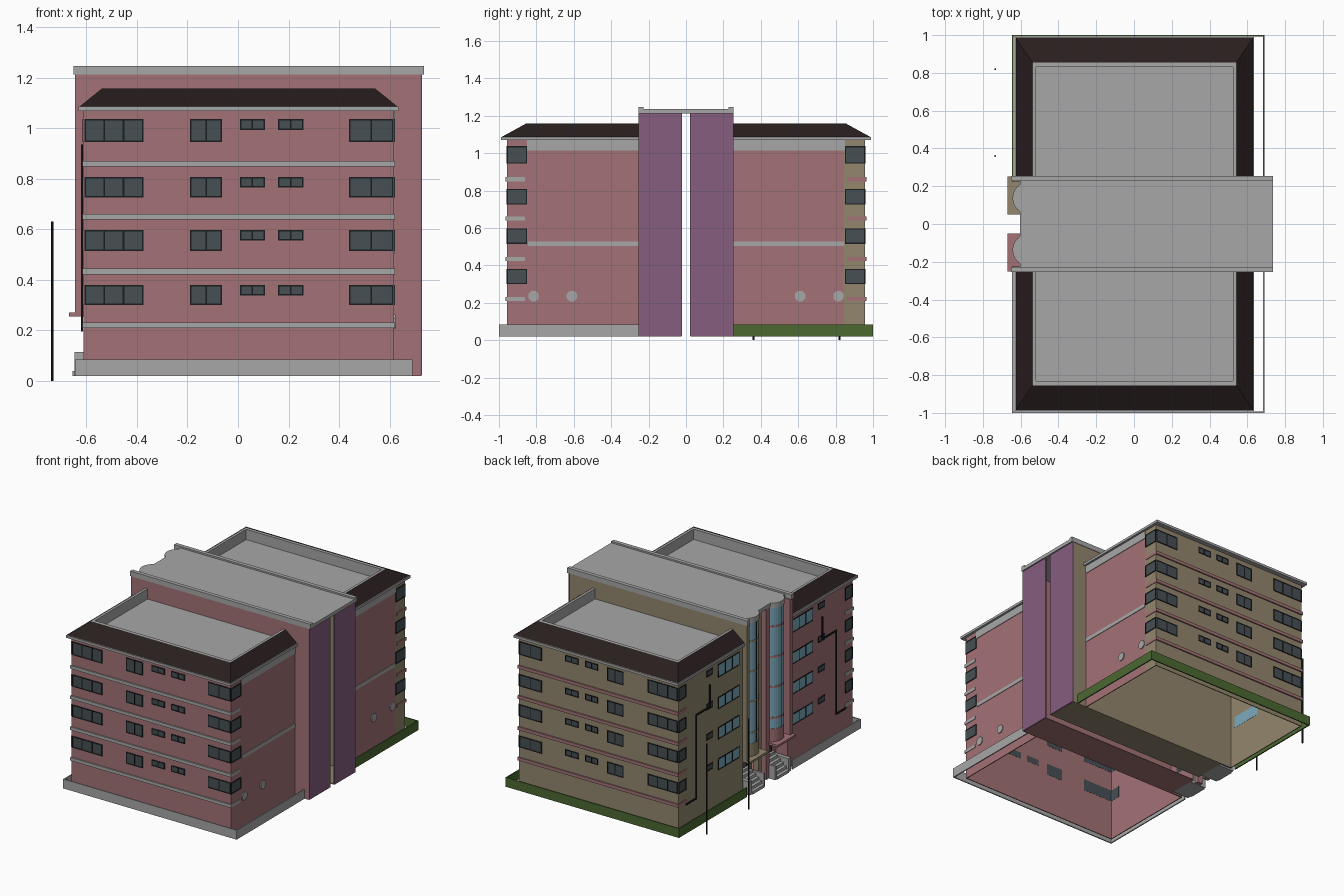
import bpy, bmesh, math
from mathutils import Matrix, Vector

if "Cube" in bpy.data.objects:
    bpy.data.objects.remove(bpy.data.objects["Cube"])


def mat(name, r, g, b):
    m = bpy.data.materials.new(name)
    m.diffuse_color = (r, g, b, 1)
    m.use_nodes = True
    m.node_tree.nodes["Principled BSDF"].inputs["Base Color"].default_value = m.diffuse_color
    return m


PINK = mat("pink_render", .37, .17, .18)
TAN = mat("tan_render", .29, .24, .155)
GREY = mat("grey_concrete", .39, .39, .39)
PURPLE = mat("purple_panel", .235, .11, .21)
ROOF = mat("dark_roof", .022, .013, .013)
GREEN = mat("green_plinth", .07, .14, .03)
SLATE = mat("slate_glass", .061, .08, .087)
BLUE = mat("blue_glass", .2, .4, .51)
BLACK = mat("black_metal", .01, .011, .012)


def finish(name, bm, *mats):
    me = bpy.data.meshes.new(name)
    bm.to_mesh(me)
    bm.free()
    for m in mats:
        me.materials.append(m)
    ob = bpy.data.objects.new(name, me)
    bpy.context.collection.objects.link(ob)
    return ob


def boxes(name, m, items, s=1):
    """One object from (x0,x1,y0,y1,z0,z1) boxes; s mirrors y."""
    bm = bmesh.new()
    for x0, x1, y0, y1, z0, z1 in items:
        c = Vector(((x0 + x1) / 2, s * (y0 + y1) / 2, (z0 + z1) / 2))
        d = (abs(x1 - x0), abs(y1 - y0), abs(z1 - z0), 1)
        bmesh.ops.create_cube(bm, size=1, matrix=Matrix.Translation(c) @ Matrix.Diagonal(d))
    return finish(name, bm, m)


def cylinder(name, m, x, y, z0, z1, r, n=32):
    bm = bmesh.new()
    bmesh.ops.create_cone(bm, cap_ends=True, segments=n, radius1=r, radius2=r, depth=z1 - z0,
                          matrix=Matrix.Translation((x, y, (z0 + z1) / 2)))
    ob = finish(name, bm, m)
    if n > 12:
        for p in ob.data.polygons:
            p.use_smooth = abs(p.normal.z) < .5
    return ob


ROWS = [(.30, .38), (.515, .598), (.725, .808), (.945, 1.037)]   # window heights
BANDS = [.22, .433, .65, .86]                                    # band heights
XL, XR, YE, YC = -.612, .617, .957, .25                          # wing walls
T = .006


def frame_y(x0, x1, z0, z1, n):
    """Frame bars for a window on an end wall, n panes."""
    f, a, b = .006, YE - .001, YE + .004
    out = [(x0, x1, a, b, z0, z0 + f), (x0, x1, a, b, z1 - f, z1)]
    for i in range(n + 1):
        x = x0 + (x1 - x0 - f) * i / n
        out.append((x, x + f, a, b, z0, z1))
    return out


def frame_x(x, y0, y1, z0, z1, n):
    """Frame bars for a window on a side wall."""
    f, a, b = .006, x - .004, x + .004
    out = [(a, b, y0, y1, z0, z0 + f), (a, b, y0, y1, z1 - f, z1)]
    for i in range(n + 1):
        y = y0 + (y1 - y0 - f) * i / n
        out.append((a, b, y, y + f, z0, z1))
    return out


def wing(s, side):
    main, trim, base = (PINK, GREY, GREY) if s < 0 else (TAN, PINK, GREEN)
    # walls, open underneath
    boxes(side + "_wing_walls", main, [
        (XL, XR, YE - T, YE, .02, 1.07), (XL, XL + T, YC, YE, .02, 1.07),
        (XR - T, XR, .845, YE, .02, 1.07)], s)
    boxes(side + "_wing_right_wall", PINK, [(XR - T, XR, YC, .845, .02, 1.07)], s)
    # bands wrapping the corners
    o = .009
    bands = []
    for z in BANDS:
        z0, z1 = z - .011, z + .011
        bands += [(XL - .003, XR + .003, YE - .002, YE + o, z0, z1),
                  (XR - .002, XR + .004, .86, YE + o, z0, z1),
                  (XL - .004, XL + .002, .87, YE + o, z0, z1)]
    boxes(side + "_wing_bands", trim, bands, s)
    boxes(side + "_side_bands", GREY, [(XR - .002, XR + .004, YC, .845, .503, .528),
                                       (XR - .002, XR + .004, YC, .85, 1.015, 1.072)], s)
    # windows
    glass, blue, bars = [], [], []
    for z0, z1 in ROWS:
        for x0, x1, n, h in ((-.607, -.375, 3, 0), (-.19, -.063, 2, 0), (.008, .106, 2, 1),
                             (.158, .26, 2, 1), (.44, .615, 2, 0)):
            zb = z1 - .043 if h else z0
            glass.append((x0, x1, YE - T - .001, YE + .002, zb, z1))
            bars += frame_y(x0, x1, zb, z1, n)
        glass += [(XR - T - .001, XR + .002, .85, YE, z0, z1),
                  (XL - .002, XL + T + .001, .875, YE, z0, z1),
                  (XL - .002, XL + T + .001, .58, .65, z1 - .043, z1)]
        bars += frame_x(XR, .85, YE, z0, z1, 1) + frame_x(XL, .875, YE, z0, z1, 1)
        bars += frame_x(XL, .58, .65, z1 - .043, z1, 1)
        blue.append((XL - .002, XL + T + .001, .29, .52, z0, z1))
        bars += frame_x(XL, .29, .52, z0, z1, 3)
    boxes(side + "_wing_windows", SLATE, glass, s)
    boxes(side + "_wing_blue_windows", BLUE, blue, s)
    boxes(side + "_wing_window_frames", BLACK, bars, s)
    # round plates on the right wall
    for y in (.61, .815):
        bm = bmesh.new()
        bmesh.ops.create_cone(bm, cap_ends=True, segments=8, radius1=.03, radius2=.03, depth=.008,
                              matrix=Matrix.Translation((XR + .002, s * y, .235))
                              @ Matrix.Rotation(math.pi / 2, 4, 'Y') @ Matrix.Rotation(math.pi / 8, 4, 'Z'))
        finish(side + "_round_plate", bm, GREY)
    # thin plinth ring standing off the walls
    boxes(side + "_plinth", base, [(-.646, .69, .992, 1, .02, .085), (-.646, -.638, YC, 1, .02, .085),
                                   (.682, .69, YC, 1, .02, .085)], s)
    # eave slab and three-sided hipped roof with a flat well
    boxes(side + "_roof_slab", GREY, [(-.632, .636, YC, .99, 1.069, 1.086)], s)
    bm = bmesh.new()
    prev = None
    for i, (a, b, z) in enumerate(((.628, .985, 1.087), (.54, .855, 1.158), (.522, .832, 1.158), (.522, .832, 1.084))):
        cur = [bm.verts.new((x + .002, s * y, z)) for x, y in ((-a, YC), (-a, b), (a, b), (a, YC))]
        if prev:
            for k in range(3):
                q = (prev[k], prev[k + 1], cur[k + 1], cur[k])
                bm.faces.new(q if s < 0 else q[::-1]).material_index = min(i - 1, 1)
        prev = cur
    finish(side + "_hipped_roof", bm, ROOF, GREY)
    # drain pipe on the left wall
    a, b, w = XL - .01, XL - .002, .005
    boxes(side + "_drain_pipe", BLACK, [
        (a, b, .77 - w, .77 + w, .2, .785), (a, b, .62, .775, .775, .785),
        (a, b, .62 - w, .62 + w, .775, .935), (a, b, .77, .88, .195, .205)], s)


def core(s, side):
    main = PINK if s < 0 else TAN
    # stair core walls and floor
    boxes(side + "_core_walls", main, [
        (-.61, .725, .243, .252, .02, .262), (-.646, .725, .243, .252, .26, 1.213),
        (-.646, -.57, .222, .252, .262, 1.213), (-.60, -.56, .025, .06, .02, 1.213),
        (-.525, -.518, .025, .245, .02, .262), (-.518, .722, .025, .245, .02, .025),
        (-.67, -.50, .05, .252, .255, .27)], s)
    boxes(side + "_purple_panel", PURPLE, [(.722, .728, .022, .254, .022, 1.213)], s)
    boxes(side + "_roof_curb", GREY, [(-.652, .737, .228, .255, 1.212, 1.247)], s)
    # glazed half-round bay
    x, y, r = -.558, s * .138, .083
    cylinder(side + "_bay_base", main, x, y, .262, .36, r)
    cylinder(side + "_bay_glass", BLUE, x, y, .36, 1.205, r - .002)
    for z in (.433, .65, .86, 1.07):
        cylinder(side + "_bay_ring", main, x, y, z - .007, z + .007, r)
    cylinder(side + "_bay_cap", GREY, x, y, 1.2, 1.236, r + .002)
    boxes(side + "_bay_mullions", BLACK, [(x - r - .001, x - r + .004, .136, .14, .36, 1.2)], s)
    # entrance steps and door
    n = 6
    boxes(side + "_steps", GREY, [(-.655 + .022 * i, -.655 + .022 * (i + 1), .07, .2, .02, .04 + .02 * i)
                                  for i in range(n)]
          + [(-.648, -.525, .2, .228, .02, .115), (-.648, -.525, .055, .07, .02, .115)], s)
    boxes(side + "_door", SLATE, [(-.528, -.516, .085, .185, .14, .25)], s)
    boxes(side + "_door_frame", BLACK, [(-.531, -.524, a, a + .007, .14, .25) for a in (.08, .132, .183)], s)


for s, side in ((-1, "front"), (1, "back")):
    wing(s, side)
    core(s, side)

# core roof slab
boxes("core_roof", GREY, [(-.603, .737, -.24, .24, 1.212, 1.236)])
# free-standing poles on the left
for y in (.36, .82):
    cylinder("pole", BLACK, -.735, y, 0, .63, .005, 8)
